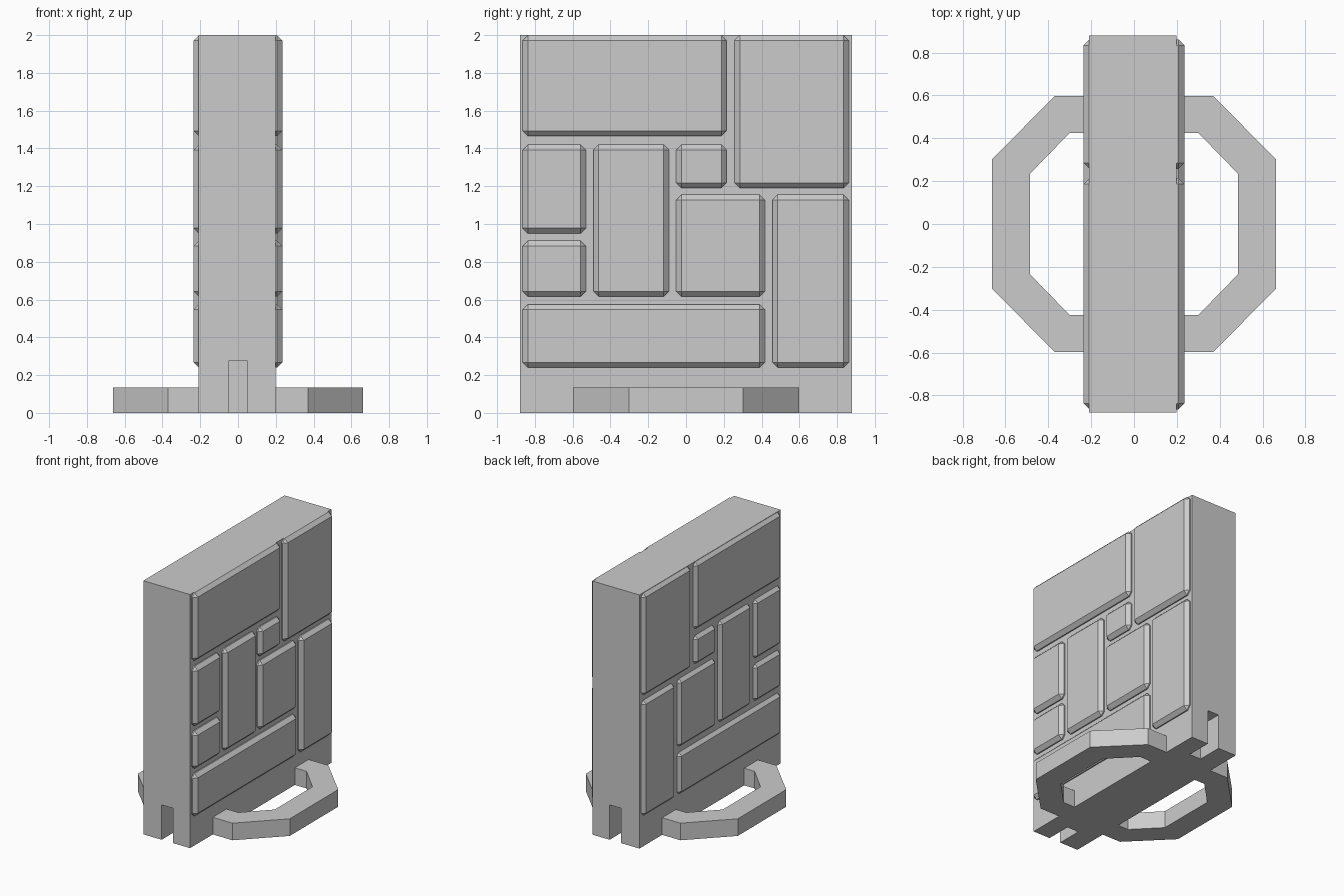
import bpy
import bmesh
from mathutils import Vector

cube = bpy.data.objects.get("Cube")
if cube:
    bpy.data.objects.remove(cube, do_unlink=True)

grey = bpy.data.materials.new("light_grey")
grey.use_nodes = True
COLOUR = (0.6, 0.6, 0.6, 1)
grey.diffuse_color = COLOUR
grey.node_tree.nodes["Principled BSDF"].inputs["Base Color"].default_value = COLOUR


def finish(name, bm):
    bmesh.ops.recalc_face_normals(bm, faces=bm.faces)
    mesh = bpy.data.meshes.new(name)
    bm.to_mesh(mesh)
    bm.free()
    mesh.materials.append(grey)
    obj = bpy.data.objects.new(name, mesh)
    bpy.context.collection.objects.link(obj)
    return obj


def box(name, x, y, z, bevel=0):
    """Box from (min, max) ranges, optionally chamfered on every edge."""
    bm = bmesh.new()
    bmesh.ops.create_cube(bm, size=1)
    for v in bm.verts:
        v.co = Vector(r[0] if c < 0 else r[1] for c, r in zip(v.co, (x, y, z)))
    if bevel:
        bmesh.ops.bevel(bm, geom=bm.edges[:], offset=bevel, segments=1,
                        profile=0.5, affect='EDGES')
    return finish(name, bm)


# Upright slab with a slot cut into the bottom of each end
slab = box("wall_slab", (-0.21, 0.198), (-0.88, 0.88), (0, 2))
for side in (-1, 1):
    ends = sorted((side * 0.68, side * 1.0))
    cutter = box("slot_cutter", (-0.05, 0.05), ends, (-0.1, 0.275))
    cutter.hide_render = True
    mod = slab.modifiers.new("slot", 'BOOLEAN')
    mod.operation = 'DIFFERENCE'
    mod.solver = 'EXACT'
    mod.object = cutter
    bpy.context.view_layer.objects.active = slab
    bpy.ops.object.modifier_apply(modifier=mod.name)
    bpy.data.objects.remove(cutter, do_unlink=True)

# Raised chamfered stones: y range, z range, repeated on both broad faces
STONES = [
    ((-0.865, 0.215), (1.465, 2.0)),
    ((0.257, 0.862), (1.19, 2.0)),
    ((-0.865, -0.53), (0.95, 1.42)),
    ((-0.49, -0.09), (0.615, 1.42)),
    ((-0.052, 0.215), (1.19, 1.42)),
    ((-0.052, 0.417), (0.615, 1.155)),
    ((0.457, 0.862), (0.24, 1.155)),
    ((-0.865, -0.53), (0.615, 0.912)),
    ((-0.865, 0.417), (0.24, 0.575)),
]
for label, side in (("left", 1), ("right", -1)):
    for i, (y, z) in enumerate(STONES, 1):
        x = sorted((side * 0.1, side * 0.235))
        box(f"{label}_stone_{i}", x, y, z, bevel=0.028)


# Eight-sided base ring passing through the slab
def octagon(a, b):
    quarter = [a, b]
    half = quarter + [(x, -y) for x, y in reversed(quarter)]
    return half + [(-x, y) for x, y in reversed(half)]


bm = bmesh.new()
outer = octagon((0.37, 0.597), (0.663, 0.302))
inner = octagon((0.3, 0.425), (0.485, 0.235))
loops = [[bm.verts.new((x, y, z)) for x, y in pts]
         for pts, z in ((outer, 0), (outer, 0.135), (inner, 0.135), (inner, 0))]
for j in range(4):
    low, high = loops[j], loops[(j + 1) % 4]
    for i in range(8):
        k = (i + 1) % 8
        bm.faces.new((low[i], low[k], high[k], high[i]))
finish("base_ring", bm)
